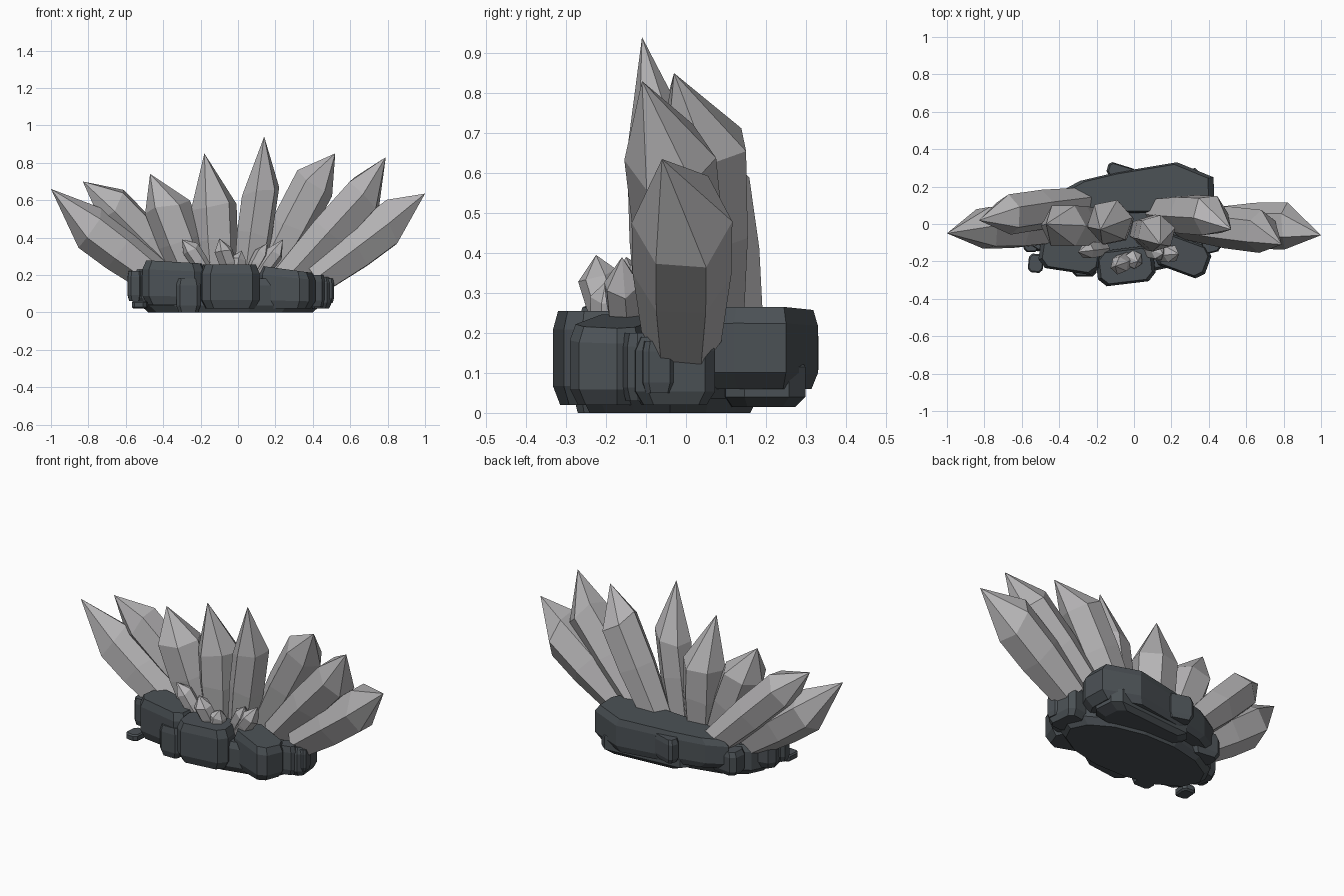
import bpy, bmesh, math, random
from mathutils import Vector

if "Cube" in bpy.data.objects:
    bpy.data.objects.remove(bpy.data.objects["Cube"])

random.seed(4)


def material(name, rgb):
    m = bpy.data.materials.new(name)
    m.diffuse_color = (*rgb, 1)
    m.use_nodes = True
    m.node_tree.nodes["Principled BSDF"].inputs["Base Color"].default_value = m.diffuse_color
    return m


CRYSTAL = material("pale grey crystal", (0.455, 0.447, 0.455))
ROCK = material("dark slate rock", (0.071, 0.083, 0.092))


def loft(name, rings, mat, tip=None):
    """Skin a stack of rings, flat capped or closed to a tip."""
    bm = bmesh.new()
    vs = [[bm.verts.new(p) for p in ring] for ring in rings]
    n = len(vs[0])
    for a, b in zip(vs, vs[1:]):
        for i in range(n):
            j = (i + 1) % n
            bm.faces.new((a[i], a[j], b[j], b[i]))
    bm.faces.new(vs[0][::-1])
    if tip is None:
        bm.faces.new(vs[-1])
    else:
        t = bm.verts.new(tip)
        for i in range(n):
            bm.faces.new((vs[-1][i], vs[-1][(i + 1) % n], t))
    bmesh.ops.recalc_face_normals(bm, faces=bm.faces)
    me = bpy.data.meshes.new(name)
    bm.to_mesh(me)
    bm.free()
    me.materials.append(mat)
    ob = bpy.data.objects.new(name, me)
    bpy.context.collection.objects.link(ob)
    return ob


def crystal(name, base, shoulder, tip, r, phase=0.0, tilt=0.0, taper=0.78, jag=0.02):
    """Six-sided shard that widens to an uneven, tilted shoulder, then a point."""
    b, s, t = Vector(base), Vector(shoulder), Vector(tip)
    d = (s - b).normalized()
    u = d.cross(Vector((0, 1, 0))).normalized()
    v = d.cross(u)

    def ring(c, rad, j, tl):
        out = []
        for i in range(6):
            a = phase + i * math.pi / 3
            off = random.uniform(-j, j) + tl * rad * math.cos(a)
            out.append(c + (u * math.cos(a) + v * math.sin(a)) * rad + d * off)
        return out
    mid = b.lerp(s, 0.55)
    loft(name, [ring(b, r * taper, 0, 0), ring(mid, r * 0.98, jag * 0.5, 0),
                ring(s, r, jag, tilt)], CRYSTAL, t)


def rock(name, outline, z0, z1, inset=0.14, slope=0.0):
    """Chunky stone: outline extruded up with chamfered top and bottom."""
    cx = sum(p[0] for p in outline) / len(outline)
    cy = sum(p[1] for p in outline) / len(outline)
    h = z1 - z0
    rings = []
    for f, k in ((0, 1 - inset * 1.4), (0.2, 1), (0.8, 1), (1, 1 - inset)):
        rings.append([(cx + (x - cx) * k, cy + (y - cy) * k,
                       z0 + h * f + slope * (x - cx) * f) for x, y in outline])
    loft(name, rings, ROCK)


def block(cx, cy, w, d, turn=0.0, cut=0.22):
    """Rectangle outline with cut corners."""
    w, d, c = w / 2, d / 2, min(w, d) * cut
    pts = [(w, -d + c), (w, d - c), (w - c, d), (-w + c, d),
           (-w, d - c), (-w, -d + c), (-w + c, -d), (w - c, -d)]
    co, si = math.cos(turn), math.sin(turn)
    return [(cx + x * co - y * si, cy + x * si + y * co) for x, y in pts]


# Large crystals, left to right: base, shoulder centre, tip, radius, phase, tilt
FAN = [
    ((-0.42, -0.02, 0.17), (-0.79, -0.02, 0.45), (-1.00, -0.05, 0.66), 0.122, 0.1, 0.0),
    ((-0.28, 0.11, 0.18), (-0.67, 0.05, 0.57), (-0.83, 0.02, 0.70), 0.110, 0.4, 0.0),
    ((-0.22, -0.01, 0.15), (-0.38, -0.01, 0.57), (-0.47, 0.00, 0.74), 0.125, 0.0, 0.15),
    ((-0.11, 0.00, 0.15), (-0.13, 0.01, 0.57), (-0.18, -0.03, 0.85), 0.125, 0.2, 0.0),
    ((0.05, -0.04, 0.15), (0.12, -0.05, 0.64), (0.14, -0.11, 0.94), 0.100, 0.3, -0.3),
    ((0.14, 0.06, 0.18), (0.41, 0.045, 0.69), (0.52, -0.03, 0.85), 0.115, 0.1, 0.0),
    ((0.26, 0.01, 0.18), (0.68, -0.04, 0.64), (0.79, -0.11, 0.83), 0.115, 0.5, 0.0),
    ((0.42, -0.01, 0.18), (0.81, -0.01, 0.475), (1.00, -0.06, 0.635), 0.126, 0.5, 0.4),
]
for i, (b, s, t, r, ph, tl) in enumerate(FAN):
    crystal(f"large_crystal_{i + 1}", b, s, t, r, ph, tl)

# Small crystals sprouting behind the front rocks
SMALL = [
    ((-0.16, -0.13, 0.20), (-0.25, -0.14, 0.335), (-0.30, -0.15, 0.39), 0.048),
    ((-0.03, -0.18, 0.20), (-0.08, -0.22, 0.335), (-0.10, -0.225, 0.395), 0.050),
    ((-0.01, -0.19, 0.20), (0.00, -0.19, 0.29), (0.02, -0.20, 0.33), 0.050),
    ((0.07, -0.14, 0.20), (0.135, -0.15, 0.32), (0.155, -0.16, 0.37), 0.045),
    ((0.11, -0.15, 0.20), (0.20, -0.16, 0.32), (0.24, -0.16, 0.39), 0.048),
]
for i, (b, s, t, r) in enumerate(SMALL):
    crystal(f"small_crystal_{i + 1}", b, s, t, r, phase=0.3 * i, jag=0.012)

# Flat oval bed under everything
bed = [(-0.04 + 0.48 * math.cos(a), -0.04 + 0.225 * math.sin(a))
       for a in (i * math.tau / 14 for i in range(14))]
rock("rock_bed", bed, 0.0, 0.18, 0.06)

# Large rocks around the rim
rock("front_middle_rock", block(-0.045, -0.225, 0.31, 0.19, 0.12), 0.02, 0.255, 0.12)
rock("front_left_rock", block(-0.34, -0.16, 0.33, 0.19, -0.15), 0.04, 0.27, 0.12, -0.05)
rock("front_right_rock", block(0.26, -0.17, 0.29, 0.18, -0.35), 0.02, 0.23, 0.12, -0.12)
rock("right_rock", block(0.43, -0.03, 0.13, 0.2, 0.1), 0.02, 0.19, 0.15)
rock("left_rock", block(-0.49, -0.06, 0.15, 0.16, 0.2), 0.04, 0.23, 0.15)
rock("back_rock", [(-0.32, 0.06), (0.40, 0.06), (0.43, 0.12), (0.425, 0.25),
                   (0.23, 0.33), (-0.1, 0.275), (-0.29, 0.23), (-0.40, 0.17)],
     0.06, 0.25, 0.08, 0.04)
rock("back_lower_rock", block(0.10, 0.18, 0.56, 0.2, 0.08), 0.015, 0.14, 0.15)

# Loose pebbles and filler stones
PEBBLES = [
    (-0.265, -0.235, 0.13, 0.09, 0.00, 0.18), (-0.525, -0.21, 0.08, 0.10, 0.02, 0.06),
    (-0.55, -0.11, 0.08, 0.08, 0.06, 0.22), (0.41, -0.11, 0.10, 0.09, 0.03, 0.20),
    (0.48, -0.07, 0.06, 0.08, 0.05, 0.18), (-0.07, 0.28, 0.15, 0.07, 0.08, 0.22),
    (-0.36, 0.12, 0.18, 0.12, 0.03, 0.17),
]
for i, (x, y, w, d, z0, z1) in enumerate(PEBBLES):
    rock(f"small_rock_{i + 1}", block(x, y, w, d, random.uniform(-0.3, 0.3)),
         z0, z1, 0.15)
